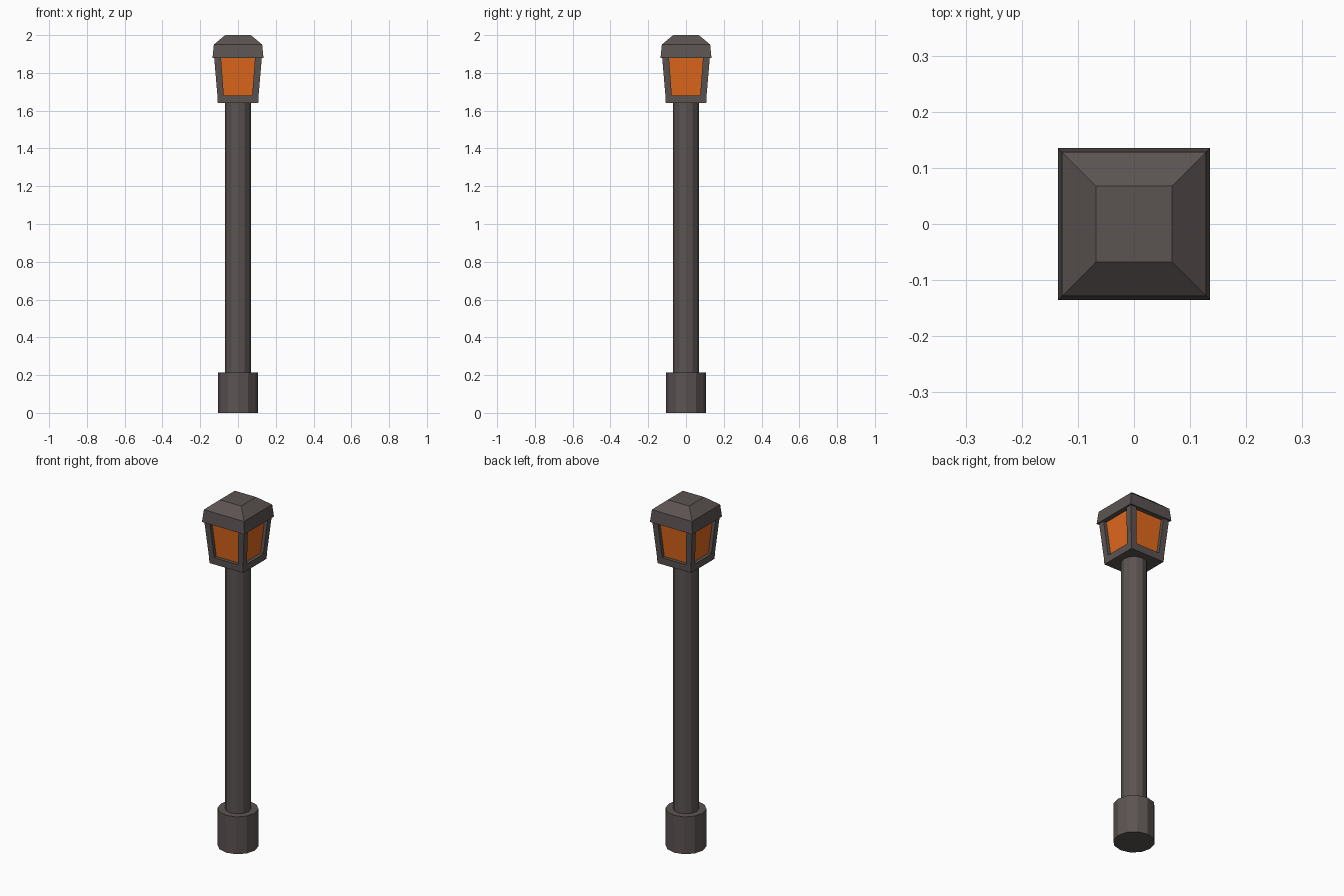
import bpy, bmesh, math

if "Cube" in bpy.data.objects:
    bpy.data.objects.remove(bpy.data.objects["Cube"])

def material(name, rgb):
    m = bpy.data.materials.new(name)
    m.diffuse_color = (*rgb, 1)
    m.use_nodes = True
    m.node_tree.nodes["Principled BSDF"].inputs["Base Color"].default_value = m.diffuse_color
    return m

METAL = material("dark_metal", (0.105, 0.088, 0.085))
GLASS = material("amber_glass", (0.75, 0.14, 0.012))

def loft(name, rings, mat):
    """Closed solid skinned through equal-length rings of points, bottom to top."""
    bm = bmesh.new()
    loops = [[bm.verts.new(p) for p in ring] for ring in rings]
    n = len(loops[0])
    for a, b in zip(loops, loops[1:]):
        for i in range(n):
            j = (i + 1) % n
            bm.faces.new((a[i], a[j], b[j], b[i]))
    bm.faces.new(loops[0][::-1])
    bm.faces.new(loops[-1])
    bmesh.ops.recalc_face_normals(bm, faces=bm.faces)
    me = bpy.data.meshes.new(name)
    bm.to_mesh(me)
    bm.free()
    me.materials.append(mat)
    ob = bpy.data.objects.new(name, me)
    bpy.context.collection.objects.link(ob)
    return ob

def circle(r, z, n=12):
    return [(r * math.cos(2 * math.pi * i / n), r * math.sin(2 * math.pi * i / n), z)
            for i in range(n)]

def rect(lo, hi, z, sx=1, sy=1):
    return [(sx * x, sy * y, z) for x, y in ((lo, lo), (hi, lo), (hi, hi), (lo, hi))]

def square(h, z):
    return rect(-h, h, z)

# Foot and pole
loft("base", [circle(0.107, 0), circle(0.107, 0.215)], METAL)
loft("pole", [circle(0.068, 0.215), circle(0.068, 1.64)], METAL)

# Lantern: floor, tapered corner posts, recessed glass
loft("lantern_floor", [square(0.107, 1.64), square(0.109, 1.68)], METAL)
for sx in (-1, 1):
    for sy in (-1, 1):
        loft("corner_post", [rect(0.075, 0.109, 1.68, sx, sy),
                             rect(0.091, 0.127, 1.89, sx, sy)], METAL)
loft("lantern_glass", [square(0.09, 1.68), square(0.108, 1.885)], GLASS)

# Roof with flared brim and flat top
loft("roof", [square(0.135, 1.88), square(0.128, 1.95), square(0.068, 2.0)], METAL)
